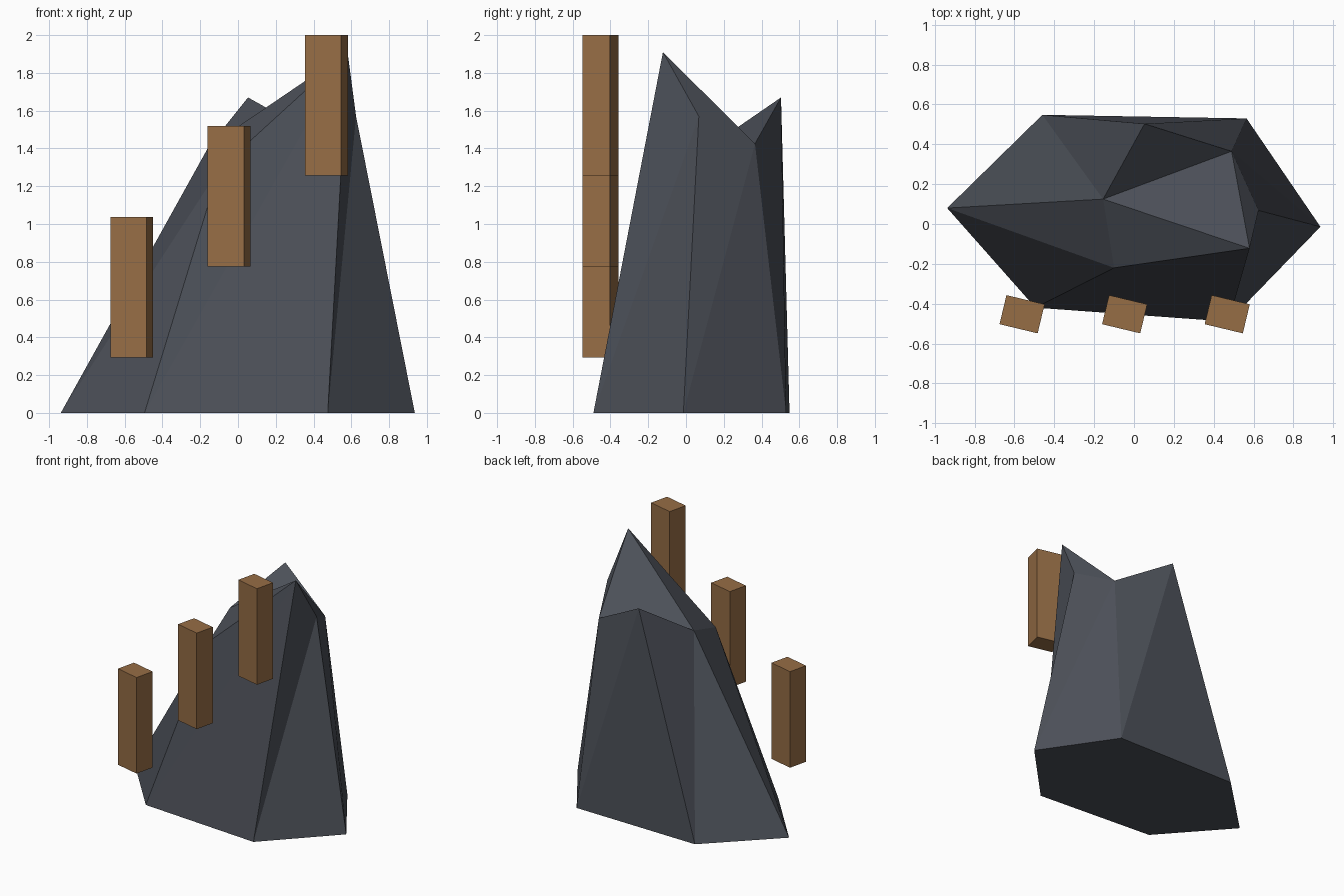
import bpy, bmesh, math

if "Cube" in bpy.data.objects:
    bpy.data.objects.remove(bpy.data.objects["Cube"])


def material(name, rgb):
    m = bpy.data.materials.new(name)
    m.diffuse_color = (*rgb, 1.0)
    m.use_nodes = True
    m.node_tree.nodes["Principled BSDF"].inputs["Base Color"].default_value = m.diffuse_color
    return m


def add_object(name, bm, mat):
    bmesh.ops.recalc_face_normals(bm, faces=bm.faces)
    mesh = bpy.data.meshes.new(name)
    bm.to_mesh(mesh)
    bm.free()
    mesh.materials.append(mat)
    ob = bpy.data.objects.new(name, mesh)
    bpy.context.collection.objects.link(ob)
    return ob


slate = material("slate grey", (0.072, 0.080, 0.098))
wood = material("wood brown", (0.305, 0.153, 0.060))

# Rock: hexagonal foot lofted to a jagged six-point crown
foot = [(-0.938, 0.08), (-0.46, 0.548), (0.565, 0.53),
        (0.936, -0.014), (0.475, -0.49), (-0.495, -0.42)]
crown = [(-0.155, 0.125, 1.41), (0.053, 0.503, 1.67), (0.49, 0.365, 1.425),
         (0.625, 0.068, 1.57), (0.58, -0.122, 1.91), (-0.10, -0.22, 1.29)]
bm = bmesh.new()
low = [bm.verts.new((x, y, 0)) for x, y in foot]
top = [bm.verts.new(p) for p in crown]
bm.faces.new(low[::-1])
for i in range(6):
    j = (i + 1) % 6
    # each twisted side is split from its next foot corner to its crown point
    bm.faces.new((low[j], top[j], top[i]))
    bm.faces.new((low[j], top[i], low[i]))
for tri in ((4, 3, 2), (4, 2, 0), (2, 1, 0), (4, 0, 5)):
    bm.faces.new([top[k] for k in tri])
add_object("rock", bm, slate)

# Wooden posts: three turned blocks climbing along the front
for i in range(3):
    bm = bmesh.new()
    bmesh.ops.create_cube(bm, size=1)
    bmesh.ops.scale(bm, vec=(0.197, 0.15, 0.743), verts=bm.verts)
    post = add_object(f"wooden_post_{i + 1}", bm, wood)
    post.location = (-0.562 + 0.515 * i, -0.453, 0.666 + 0.4813 * i)
    post.rotation_euler.z = math.radians(-13.5)
